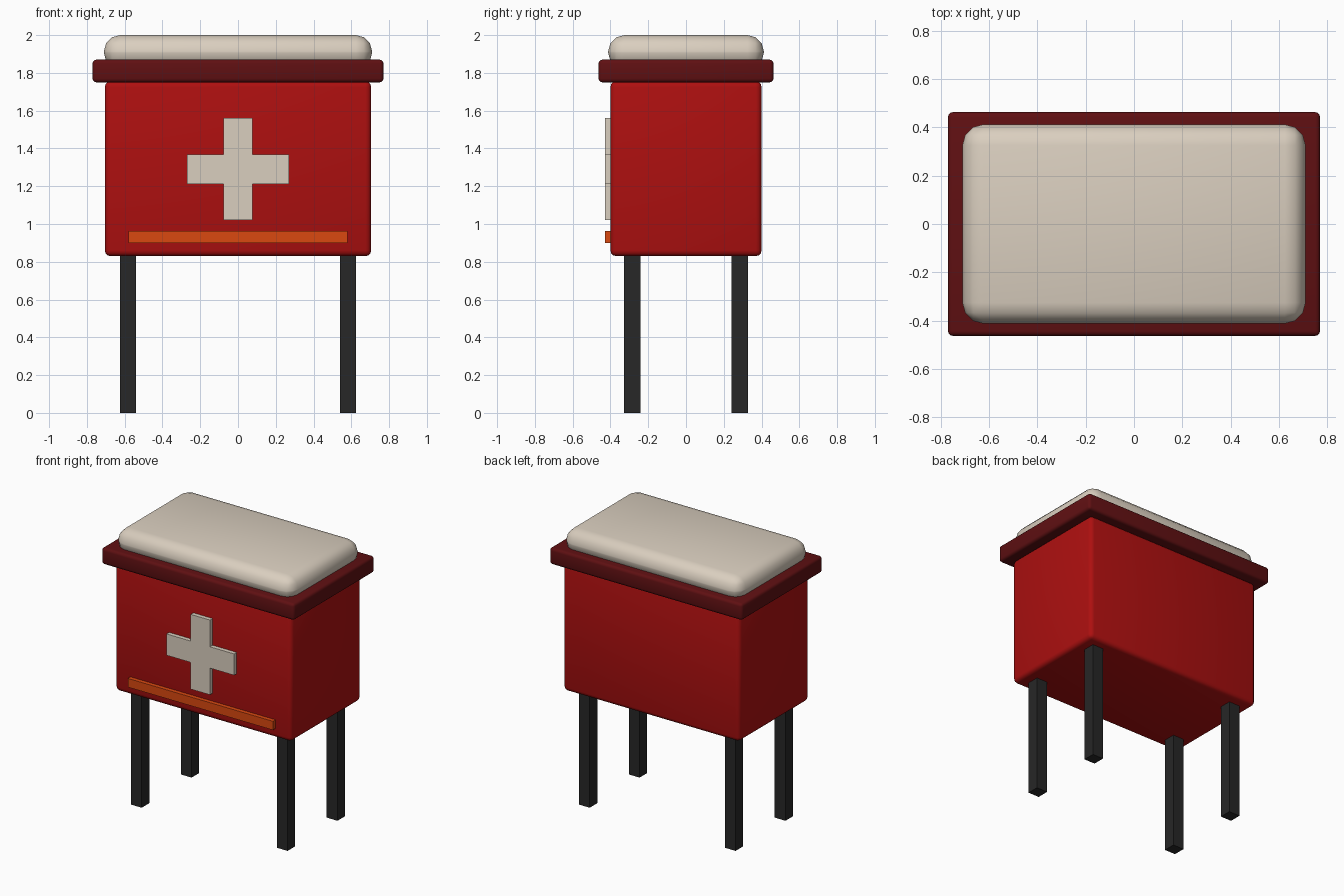
import bpy, bmesh, math

if "Cube" in bpy.data.objects:
    bpy.data.objects.remove(bpy.data.objects["Cube"])


def material(name, r, g, b):
    m = bpy.data.materials.new(name)
    m.diffuse_color = (r, g, b, 1)
    m.use_nodes = True
    m.node_tree.nodes["Principled BSDF"].inputs["Base Color"].default_value = m.diffuse_color
    return m


RED = material("red", 0.42, 0.005, 0.005)
DARK_RED = material("dark red", 0.115, 0.005, 0.006)
CREAM = material("cream", 0.70, 0.62, 0.52)
ORANGE = material("orange", 0.70, 0.065, 0.005)
BLACK = material("black", 0.02, 0.02, 0.02)


def finish(name, bm, mat):
    me = bpy.data.meshes.new(name)
    bmesh.ops.recalc_face_normals(bm, faces=bm.faces)
    bm.to_mesh(me)
    bm.free()
    me.materials.append(mat)
    ob = bpy.data.objects.new(name, me)
    bpy.context.collection.objects.link(ob)
    return ob


def box(name, lo, hi, mat, bevel=0, segments=3):
    bm = bmesh.new()
    bmesh.ops.create_cube(bm, size=1)
    for v in bm.verts:
        v.co = [hi[i] if v.co[i] > 0 else lo[i] for i in range(3)]
    if bevel:
        bmesh.ops.bevel(bm, geom=bm.edges[:], offset=bevel, segments=segments,
                        profile=0.5, affect='EDGES', clamp_overlap=True)
    ob = finish(name, bm, mat)
    if bevel:
        bpy.ops.object.select_all(action='DESELECT')
        ob.select_set(True)
        bpy.context.view_layer.objects.active = ob
        bpy.ops.object.shade_smooth_by_angle(angle=math.radians(30))
    return ob


# Cabinet, overhanging lid and padded top
box("body", (-0.705, -0.4, 0.83), (0.705, 0.4, 1.755), RED, 0.03)
box("lid", (-0.77, -0.463, 1.75), (0.77, 0.463, 1.87), DARK_RED, 0.02)
box("cushion", (-0.71, -0.412, 1.82), (0.71, 0.412, 2.0), CREAM, 0.086)

# Four square legs
for x, side in ((-0.583, "left"), (0.583, "right")):
    for y, end in ((-0.285, "front"), (0.285, "back")):
        box(f"{end}_{side}_leg", (x - 0.043, y - 0.043, 0),
            (x + 0.043, y + 0.043, 0.85), BLACK)

# Raised cross on the front
w, a, zc = 0.077, 0.27, 1.29
arm = [(w, w), (w, a), (-w, a)]
outline = []
for _ in range(4):
    outline += arm
    arm = [(-z, x) for x, z in arm]
# each quarter turn repeats its closing inner corner once
bm = bmesh.new()
points = list(dict.fromkeys(outline))
face = bm.faces.new([bm.verts.new((x, -0.43, zc + z)) for x, z in points])
out = bmesh.ops.extrude_face_region(bm, geom=[face], use_keep_orig=True)
for v in out["geom"]:
    if isinstance(v, bmesh.types.BMVert):
        v.co.y = -0.39
finish("front_cross", bm, CREAM)

# Orange strip under the cross
box("front_strip", (-0.58, -0.43, 0.90), (0.58, -0.39, 0.963), ORANGE)
